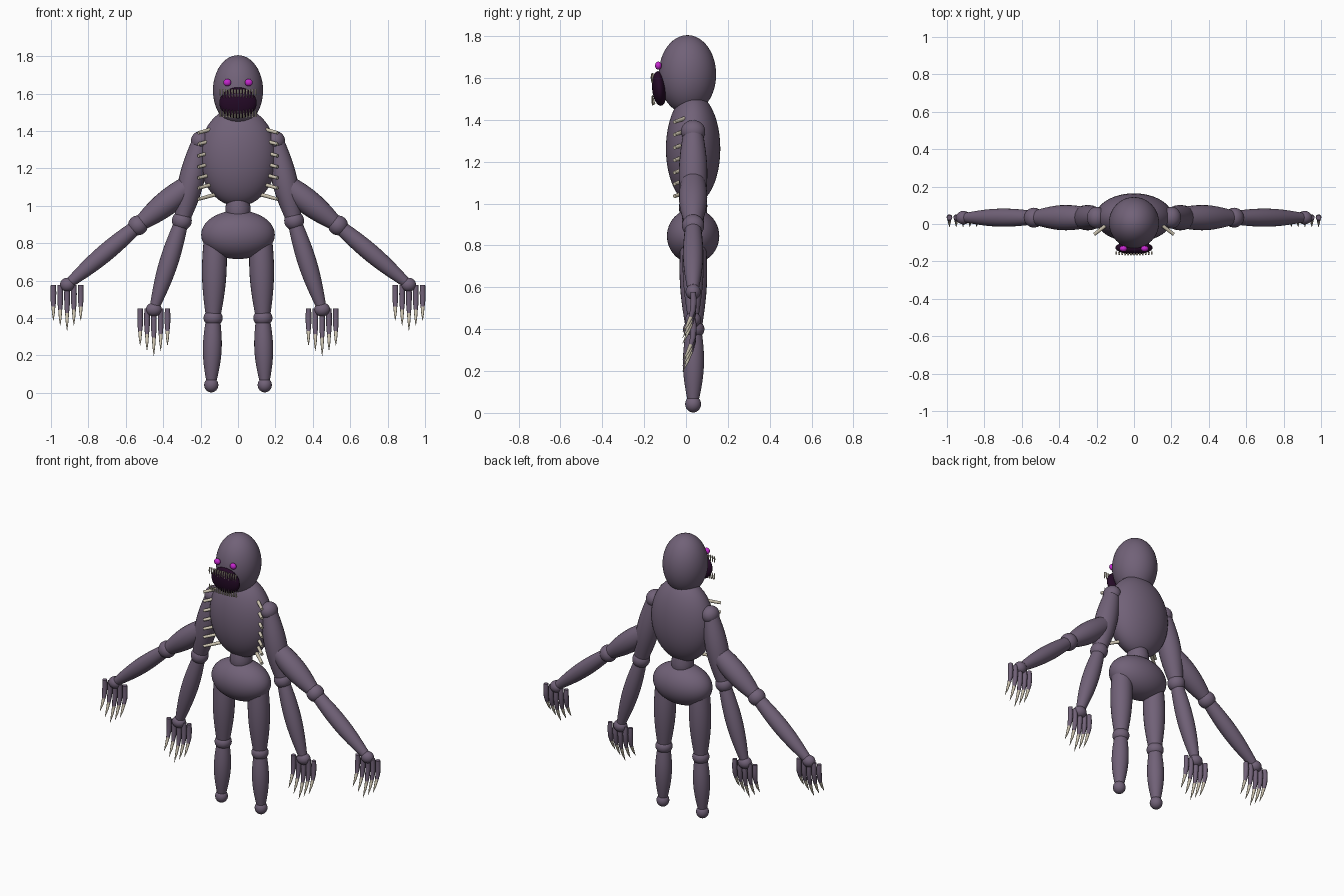
import bpy, bmesh, math
from mathutils import Vector

if "Cube" in bpy.data.objects:
    bpy.data.objects.remove(bpy.data.objects["Cube"])


def material(name, rgb):
    m = bpy.data.materials.new(name)
    m.diffuse_color = (*rgb, 1)
    m.use_nodes = True
    m.node_tree.nodes["Principled BSDF"].inputs["Base Color"].default_value = m.diffuse_color
    return m


SKIN = material("dusky purple skin", (0.165, 0.121, 0.187))
DARK = material("dark mouth", (0.018, 0.003, 0.02))
BONE = material("pale bone", (0.62, 0.56, 0.44))
EYE = material("magenta eye", (0.56, 0.02, 0.62))
Y = 0.034  # depth of the body's centre plane


def finish(bm, name, mats):
    bmesh.ops.recalc_face_normals(bm, faces=bm.faces)
    mesh = bpy.data.meshes.new(name)
    bm.to_mesh(mesh)
    bm.free()
    for m in mats:
        mesh.materials.append(m)
    for p in mesh.polygons:
        p.use_smooth = True
    ob = bpy.data.objects.new(name, mesh)
    bpy.context.collection.objects.link(ob)
    bpy.context.view_layer.objects.active = ob
    ob.select_set(True)
    bpy.ops.object.shade_smooth_by_angle(angle=math.radians(50))
    ob.select_set(False)
    return ob


def ball(name, loc, size, mat=SKIN, seg=32):
    bm = bmesh.new()
    bmesh.ops.create_uvsphere(bm, u_segments=seg, v_segments=seg // 2, radius=1)
    for v in bm.verts:
        v.co = Vector(v.co[i] * size[i] + loc[i] for i in range(3))
    return finish(bm, name, [mat])


def tube(bm, points, radii, sides=20, mat_from=None):
    """Skin a path with rings of the given radii; rings past mat_from use slot 1."""
    points = [Vector(p) for p in points]
    rings = []
    for i, p in enumerate(points):
        d = points[min(i + 1, len(points) - 1)] - points[max(i - 1, 0)]
        q = Vector((0, 0, 1)).rotation_difference(d)
        rings.append([bm.verts.new(p + q @ Vector((math.cos(a) * radii[i], math.sin(a) * radii[i], 0)))
                      for a in (2 * math.pi * k / sides for k in range(sides))])
    for i in range(len(rings) - 1):
        for k in range(sides):
            n = (k + 1) % sides
            f = bm.faces.new((rings[i][k], rings[i][n], rings[i + 1][n], rings[i + 1][k]))
            if mat_from is not None and i >= mat_from:
                f.material_index = 1
    bm.faces.new(rings[0][::-1])
    bm.faces.new(rings[-1])


def limb(name, a, b, r0, rmid, r1):
    """Spindle-shaped limb segment between two joints."""
    a, b = Vector(a), Vector(b)
    n = 14
    pts, rad = [], []
    for i in range(n + 1):
        t = i / n
        pts.append(a.lerp(b, t))
        rad.append(r0 * (1 - t) + r1 * t + (rmid - (r0 + r1) / 2) * math.sin(math.pi * t))
    bm = bmesh.new()
    tube(bm, pts, rad, 24)
    finish(bm, name, [SKIN])


def hand(name, s, x, z, length):
    """Five hanging fingers with pale claws that curve forward."""
    bm = bmesh.new()
    for k in range(-2, 3):
        fx = s * (x + k * 0.0365)
        drop = length - 0.027 * abs(k)
        path = [(0, 0.0), (0.002, 0.22), (-0.001, 0.45), (-0.01, 0.62), (-0.028, 0.82), (-0.05, 1.0)]
        tube(bm, [(fx, Y + dy, z - t * drop) for dy, t in path],
             [0.014, 0.0155, 0.0145, 0.0105, 0.007, 0.0008], 10, 3)
    finish(bm, name, [SKIN, BONE])


# Trunk and head
ball("head", (0, 0.007, 1.617), (0.134, 0.137, 0.188), seg=48)
ball("torso", (0, Y, 1.262), (0.208, 0.13, 0.265), seg=48)
ball("pelvis", (0, Y, 0.845), (0.197, 0.125, 0.13), seg=48)
bm = bmesh.new()
tube(bm, [(0, Y, z) for z in (0.93, 0.96, 0.99, 1.03)], [0.06, 0.066, 0.068, 0.06], 24)
finish(bm, "waist", [SKIN])

# Face
mouth = ball("mouth", (0, 0, 0), (0.1, 0.035, 0.083), DARK)
mouth.location = (0, -0.127, 1.55)
mouth.rotation_euler.x = math.radians(5)
bm = bmesh.new()
for i in range(13):
    u = i / 6 - 1
    x, y = 0.095 * u, -0.165 + 0.005 * u * u
    tube(bm, [(x, y + 0.005, 1.622), (x, y, 1.602), (x, y + 0.001, 1.576)], [0.0052, 0.0042, 0.0006], 8)
    low = 1.47 + 0.006 * u * u
    tube(bm, [(x, y + 0.008, low), (x, y + 0.004, low + 0.02), (x, y + 0.001, low + 0.044)],
         [0.0052, 0.0042, 0.0006], 8)
finish(bm, "teeth", [BONE])

for s, side in ((-1, "left"), (1, "right")):
    ball(side + "_eye", (s * 0.057, -0.132, 1.659), (0.021, 0.016, 0.0195), EYE, 20)

    # Rib spikes poking out of the chest
    bm = bmesh.new()
    for z in (1.398, 1.337, 1.275, 1.215, 1.156, 1.102, 1.043):
        tube(bm, [(s * 0.125, 0.012, z + 0.016), (s * 0.212, -0.055, z - 0.008)], [0.0105, 0.009], 10)
    finish(bm, side + "_rib_spikes", [BONE])

    # Leg
    hip, knee, ankle = (s * 0.122, Y, 0.85), (s * 0.133, Y + 0.003, 0.4), (s * 0.143, Y, 0.042)
    limb(side + "_thigh", hip, knee, 0.058, 0.065, 0.038)
    ball(side + "_knee", knee, (0.051, 0.051, 0.045))
    limb(side + "_shin", knee, ankle, 0.037, 0.05, 0.023)
    ball(side + "_foot", ankle, (0.038, 0.038, 0.04))

    # Inner arm, hanging from the shoulder
    sh, el, wr = (s * 0.2, Y, 1.345), (s * 0.3, Y, 0.92), (s * 0.45, Y, 0.445)
    ball(side + "_shoulder", sh, (0.052, 0.058, 0.054))
    limb(side + "_inner_upper_arm", sh, el, 0.046, 0.068, 0.04)
    ball(side + "_inner_elbow", el, (0.053, 0.053, 0.052))
    limb(side + "_inner_forearm", el, wr, 0.036, 0.05, 0.024)
    ball(side + "_inner_wrist", wr, (0.043, 0.038, 0.037))
    hand(side + "_inner_hand", s, 0.45, 0.45, 0.252)

    # Outer arm, branching outward
    sh, el, wr = (s * 0.235, Y, 1.13), (s * 0.535, Y, 0.895), (s * 0.912, Y, 0.578)
    ball(side + "_outer_shoulder", sh, (0.052, 0.055, 0.05))
    limb(side + "_outer_upper_arm", sh, el, 0.052, 0.067, 0.036)
    ball(side + "_outer_elbow", el, (0.053, 0.053, 0.053))
    limb(side + "_outer_forearm", el, wr, 0.036, 0.048, 0.024)
    ball(side + "_outer_wrist", wr, (0.04, 0.036, 0.037))
    hand(side + "_outer_hand", s, 0.914, 0.577, 0.245)
